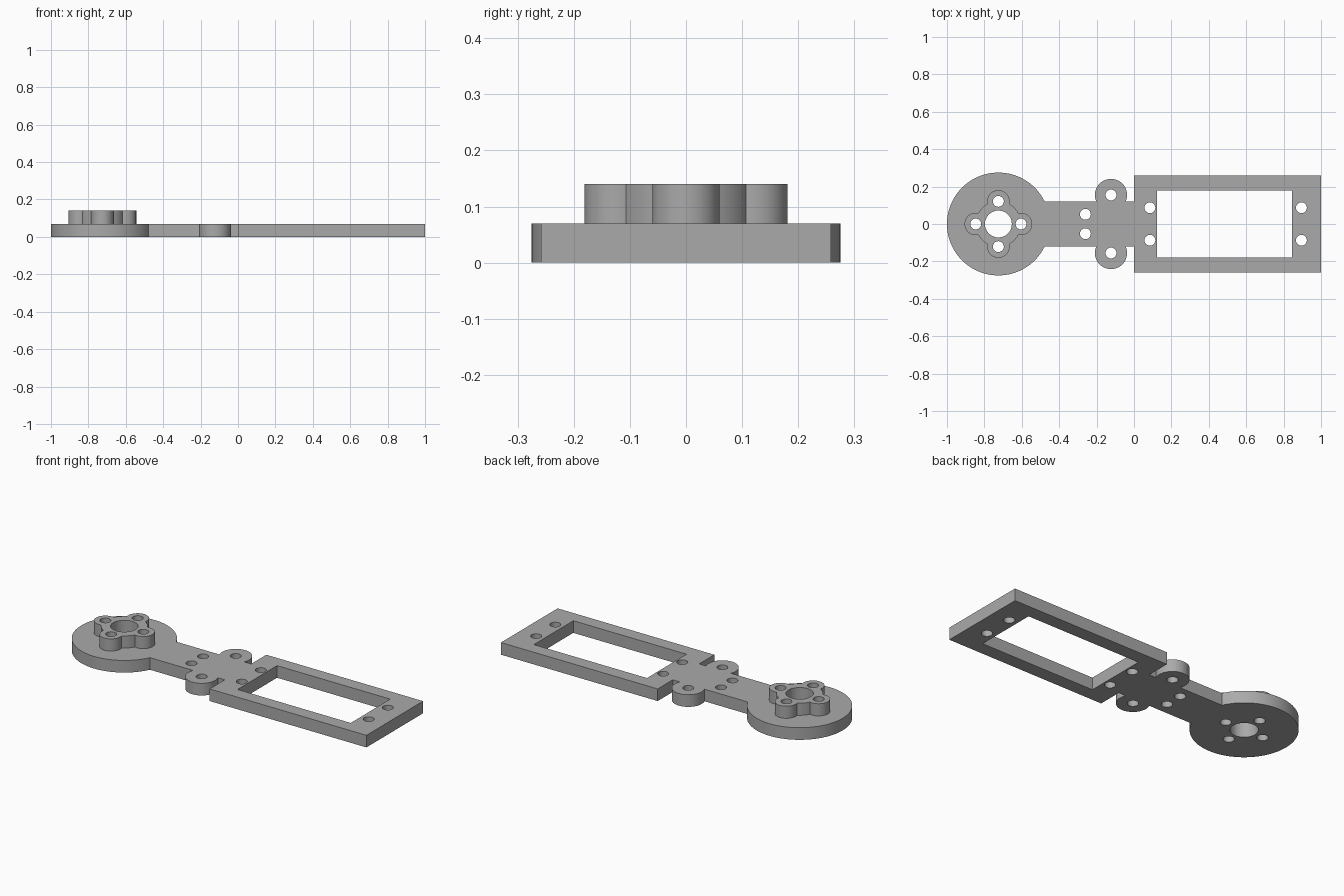
import bpy
import math

cube = bpy.data.objects.get("Cube")
if cube:
    bpy.data.objects.remove(cube, do_unlink=True)

THICK = 0.07          # plate thickness
HUB_TOP = 0.14
DISC_X = -0.725       # centre of the round end
EAR_X, EAR_Y = -0.123, 0.155
BOLT_R = 0.029
LOBE_DIST = 0.121

grey = bpy.data.materials.new("plain_grey")
grey.use_nodes = True
colour = (0.4, 0.4, 0.4, 1)
grey.diffuse_color = colour
grey.node_tree.nodes["Principled BSDF"].inputs["Base Color"].default_value = colour


def disc(name, x, y, radius, z0, z1, sides=64):
    bpy.ops.mesh.primitive_cylinder_add(
        vertices=sides, radius=radius, depth=z1 - z0, location=(x, y, (z0 + z1) / 2))
    obj = bpy.context.object
    obj.name = name
    return obj


def box(name, x0, x1, half_width, z0, z1):
    bpy.ops.mesh.primitive_cube_add(size=1, location=((x0 + x1) / 2, 0, (z0 + z1) / 2))
    obj = bpy.context.object
    obj.name = name
    obj.scale = (x1 - x0, 2 * half_width, z1 - z0)
    bpy.ops.object.transform_apply(location=False, rotation=False, scale=True)
    return obj


def combine(target, others, operation):
    """Boolean each helper into the target, then discard the helper."""
    for other in others:
        mod = target.modifiers.new("combine", "BOOLEAN")
        mod.operation = operation
        mod.solver = "EXACT"
        mod.object = other
        bpy.context.view_layer.objects.active = target
        bpy.ops.object.modifier_apply(modifier=mod.name)
        bpy.data.objects.remove(other, do_unlink=True)


def hole(x, y, radius=BOLT_R):
    return disc("hole_cutter", x, y, radius, -0.1, 0.3, 32)


def hub_spots():
    for k in range(4):
        a = k * math.pi / 2
        yield DISC_X + LOBE_DIST * math.cos(a), LOBE_DIST * math.sin(a)


def hub_holes():
    return [hole(x, y) for x, y in hub_spots()] + [hole(DISC_X, 0, 0.072)]


# Flat plate: rectangular frame, arm, round end and two side ears
plate = box("base_plate", 0, 1, 0.258, 0, THICK)
arm = box("arm", DISC_X, 0.05, 0.12, 0, THICK)
round_end = disc("round_end", DISC_X, 0, 0.275, 0, THICK, 96)
ears = [disc("ear", EAR_X, s * EAR_Y, 0.086, 0, THICK) for s in (-1, 1)]
combine(plate, [arm, round_end] + ears, "UNION")

# Window and bolt holes through the plate
cutters = [box("window_cutter", 0.123, 0.845, 0.18, -0.1, 0.3)]
for s in (-1, 1):
    cutters.append(hole(EAR_X, s * EAR_Y))
    cutters.append(hole(-0.26, s * 0.052))
    cutters.append(hole(0.085, s * 0.087))
    cutters.append(hole(0.895, s * 0.087))
combine(plate, cutters + hub_holes(), "DIFFERENCE")

# Raised four-lobed hub on the round end
hub = disc("lobed_hub", DISC_X, 0, 0.122, THICK, HUB_TOP)
lobes = [disc("lobe", x, y, 0.06, THICK, HUB_TOP, 48) for x, y in hub_spots()]
combine(hub, lobes, "UNION")
combine(hub, hub_holes(), "DIFFERENCE")

for part in (plate, hub):
    part.data.materials.clear()
    part.data.materials.append(grey)
    for face in part.data.polygons:
        face.material_index = 0
    bpy.ops.object.select_all(action="DESELECT")
    part.select_set(True)
    bpy.context.view_layer.objects.active = part
    bpy.ops.object.shade_smooth_by_angle(angle=math.radians(30))
